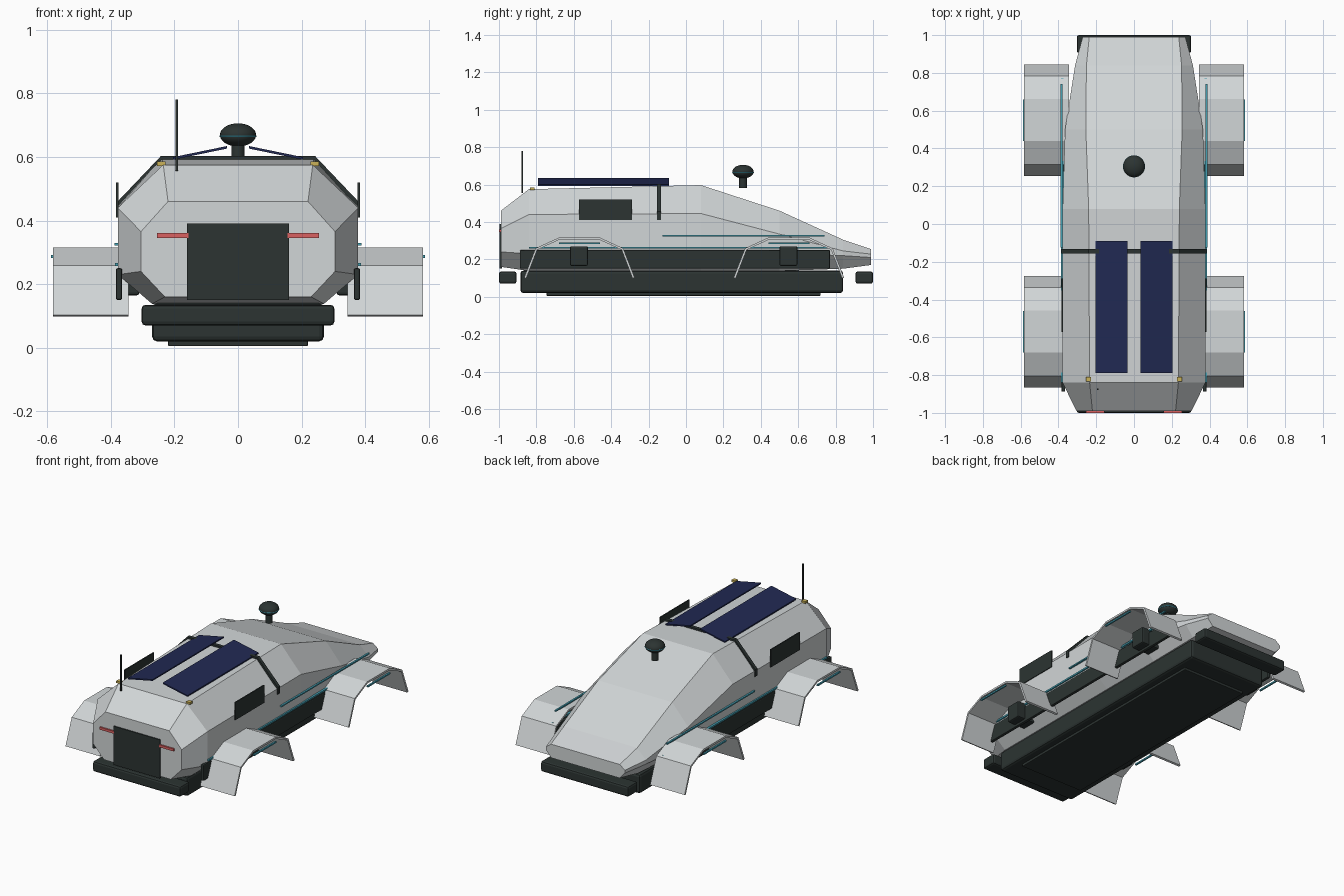
import bpy, bmesh, math
from mathutils import Vector

if "Cube" in bpy.data.objects:
    bpy.data.objects.remove(bpy.data.objects["Cube"])


def material(name, r, g, b):
    m = bpy.data.materials.new(name)
    m.use_nodes = True
    m.diffuse_color = (r, g, b, 1)
    m.node_tree.nodes["Principled BSDF"].inputs["Base Color"].default_value = (r, g, b, 1)
    return m


SHELL = material("pale grey shell", .64, .67, .68)
DARK = material("dark trim", .025, .034, .032)
NAVY = material("navy solar cell", .015, .022, .085)
TEAL = material("teal light", .06, .36, .46)
RED = material("red light", .7, .12, .12)
AMBER = material("amber light", .6, .45, .1)


def finish(name, bm, mat):
    bmesh.ops.recalc_face_normals(bm, faces=bm.faces)
    mesh = bpy.data.meshes.new(name)
    bm.to_mesh(mesh)
    bm.free()
    mesh.materials.append(mat)
    ob = bpy.data.objects.new(name, mesh)
    bpy.context.collection.objects.link(ob)
    return ob


def box(name, x, y, z, mat, bevel=0):
    """Box from (min, max) ranges, with optional rounded edges."""
    bm = bmesh.new()
    bmesh.ops.create_cube(bm, size=1)
    for v in bm.verts:
        v.co = [(a + b) / 2 + c * (b - a) for (a, b), c in zip((x, y, z), v.co)]
    ob = finish(name, bm, mat)
    if bevel:
        mod = ob.modifiers.new("Bevel", "BEVEL")
        mod.width, mod.segments = bevel, 2
    return ob


def loft(name, rings, mat, closed=True):
    """Skin a row of matching cross-sections; cap the ends when closed."""
    bm = bmesh.new()
    rows = [[bm.verts.new(p) for p in ring] for ring in rings]
    n = len(rows[0])
    for a, b in zip(rows, rows[1:]):
        for i in range(n if closed else n - 1):
            j = (i + 1) % n
            bm.faces.new((a[i], a[j], b[j], b[i]))
    if closed:
        bm.faces.new(rows[0])
        bm.faces.new(rows[-1])
    return finish(name, bm, mat)


def pair(x0, x1, side):
    return tuple(sorted((x0 * side, x1 * side)))


# Faceted hull: y, roof width, roof z, side width, shoulder z, sill z, belly width, belly z
stations = [
    (-.99, .22, .46, .305, .365, .24, .23, .16),
    (-.84, .235, .575, .378, .44, .23, .27, .138),
    (.08, .24, .597, .378, .445, .23, .27, .138),
    (.5, .255, .46, .365, .335, .23, .27, .138),
    (.84, .252, .305, .312, .245, .22, .26, .15),
    (.99, .237, .255, .272, .228, .21, .235, .17),
]
rings = []
for y, rw, rz, sw, hz, lz, bw, bz in stations:
    half = [(rw, rz), (sw, hz), (sw, lz), (bw, bz)]
    rings.append([(x, y, z) for x, z in half] + [(-x, y, z) for x, z in reversed(half)])
loft("hull", rings, SHELL)

# Underbody
box("skirt", (-.27, .27), (-.885, .84), (.02, .14), DARK, .015)
box("belly_plate", (-.22, .22), (-.745, .72), (.005, .025), DARK, .004)
for end, y in (("front", -.953), ("rear", .953)):
    box(end + "_bumper", (-.303, .303), (y - .047, y + .047), (.07, .135), DARK, .012)

# Hatch and marker lights on the front face
box("hatch", (-.16, .16), (-.997, -.985), (.15, .39), DARK)
box("antenna", (-.196, -.188), (-.88, -.872), (.555, .78), DARK)

# Hoop that wraps over the roof
outer = [(.383, .41), (.383, .455), (.242, .603)]
inner = [(.37, .41), (.37, .447), (.237, .588)]
outer += [(-x, z) for x, z in reversed(outer)]
inner += [(-x, z) for x, z in reversed(inner)]
loft("roof_hoop", [[(ox, -.155, oz), (ox, -.133, oz), (ix, -.133, iz), (ix, -.155, iz)]
                   for (ox, oz), (ix, iz) in zip(outer, inner)], DARK)

# Parts repeated on both sides
arch = [(-.29, .1), (-.23, .255), (-.11, .31)]
arch += [(-y, z) for y, z in reversed(arch)]
for side, label in ((1, "left"), (-1, "right")):
    box(label + "_side_panel", pair(.364, .384, side), (-.888, .77), (.15, .25), DARK, .006)
    box(label + "_window", pair(.376, .383, side), (-.573, -.288), (.41, .52), DARK)
    box(label + "_sill_light", pair(.374, .387, side), (-.84, .77), (.257, .267), TEAL)
    box(label + "_flank_light", pair(.378, .389, side), (-.125, .74), (.322, .33), TEAL)
    box(label + "_red_light", pair(.155, .255, side), (-1, -.985), (.345, .36), RED)
    box(label + "_amber_light", pair(.228, .254, side), (-.835, -.81), (.572, .585), AMBER)

    # Solar panel, sloping down toward the outside
    loft(label + "_solar_panel", [[(side * x, y, z) for x, z in
                                   ((.035, .634), (.205, .599), (.205, .591), (.035, .626))]
                                  for y in (-.79, -.09)], NAVY)

    # Fenders with their mounts and edge lights
    for end, cy in (("front", -.57), ("rear", .55)):
        name = label + "_" + end
        fender = loft(name + "_fender", [[(side * x, cy + y, z) for x in (.345, .582)]
                                         for y, z in arch], SHELL, closed=False)
        solid = fender.modifiers.new("Solidify", "SOLIDIFY")
        solid.thickness, solid.offset = .012, 0
        box(name + "_fender_mount", pair(.31, .435, side), (cy - .05, cy + .045),
            (.165, .27), DARK, .008)
        box(name + "_fender_light", pair(.578, .588, side), (cy - .11, cy + .11),
            (.282, .291), TEAL)

# Sensor dome on its post
bpy.ops.mesh.primitive_cylinder_add(vertices=20, radius=.021, depth=.065, location=(0, .305, .615))
post = bpy.context.object
bpy.ops.mesh.primitive_uv_sphere_add(segments=28, ring_count=14, radius=.057, location=(0, .305, .669))
dome = bpy.context.object
dome.scale.z = .64
bpy.ops.mesh.primitive_torus_add(major_segments=28, minor_segments=6, major_radius=.055,
                                 minor_radius=.0035, location=(0, .305, .665))
ring = bpy.context.object
for ob, name, mat in ((post, "sensor_post", DARK), (dome, "sensor_dome", DARK),
                      (ring, "sensor_ring", TEAL)):
    ob.name = name
    ob.data.materials.append(mat)
    bpy.ops.object.select_all(action="DESELECT")
    ob.select_set(True)
    bpy.context.view_layer.objects.active = ob
    bpy.ops.object.shade_smooth_by_angle(angle=math.radians(40))
